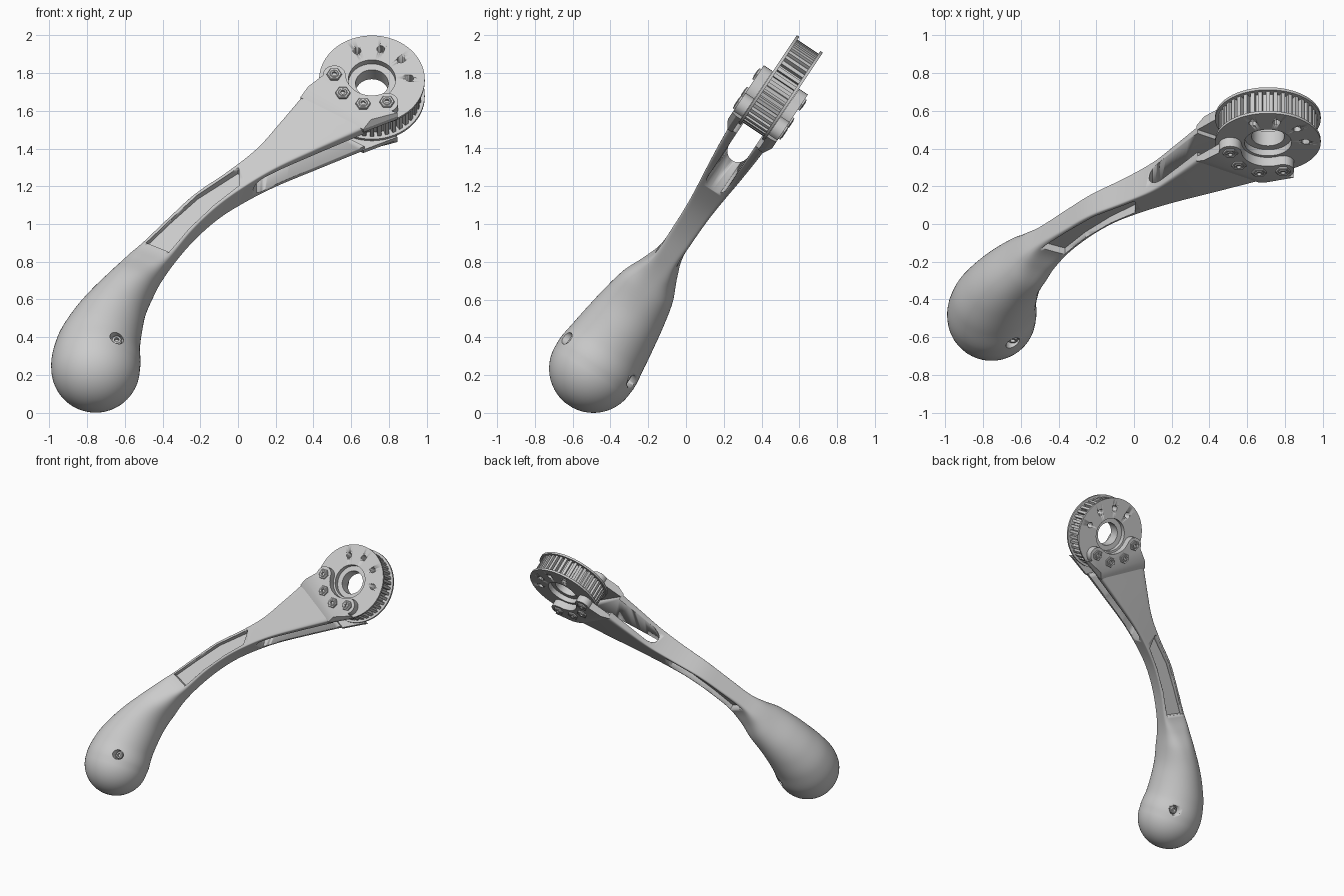
import bpy, bmesh
from math import sin, cos, pi, radians
from mathutils import Matrix, Vector

if "Cube" in bpy.data.objects:
    bpy.data.objects.remove(bpy.data.objects["Cube"])

# Working frame: x, v along the tilted lever plane, w out of its front face
FRAME = Matrix.Translation((0, -0.49, 0.235)) @ Matrix.Rotation(radians(56.3), 4, 'X')
HUB = Vector((0.71, 1.785, 0))


def finish(name, bm, smooth=30):
    bmesh.ops.recalc_face_normals(bm, faces=bm.faces)
    bm.transform(FRAME)
    me = bpy.data.meshes.new(name)
    bm.to_mesh(me)
    bm.free()
    ob = bpy.data.objects.new(name, me)
    bpy.context.collection.objects.link(ob)
    bpy.ops.object.select_all(action='DESELECT')
    ob.select_set(True)
    bpy.context.view_layer.objects.active = ob
    bpy.ops.object.shade_smooth_by_angle(angle=radians(smooth))
    return ob


def loft(name, rings, closed=False):
    """Skin rings of equal length; closed joins last ring to the first."""
    bm = bmesh.new()
    vs = [[bm.verts.new(p) for p in r] for r in rings]
    n = len(vs[0])
    pairs = list(zip(vs, vs[1:])) + ([(vs[-1], vs[0])] if closed else [])
    for a, b in pairs:
        for i in range(n):
            j = (i + 1) % n
            bm.faces.new((a[i], a[j], b[j], b[i]))
    if not closed:
        bm.faces.new(vs[0])
        bm.faces.new(vs[-1])
    return finish(name, bm)


def lathe(name, profile, seg, c=(0, 0), sign=1):
    """Closed (radius, w) profile turned around the w direction."""
    return loft(name, [[(c[0] + r * cos(2 * pi * i / seg), c[1] + r * sin(2 * pi * i / seg), w * sign)
                        for i in range(seg)] for r, w in profile], True)


def prism(name, pts, w0, w1, top=None):
    return loft(name, [[(x, y, w0) for x, y in pts], [(x, y, w1) for x, y in (top or pts)]])


def disc(c, r, n=24):
    return [(c[0] + r * cos(2 * pi * i / n), c[1] + r * sin(2 * pi * i / n)) for i in range(n)]


def cut(ob, cutter):
    cutter.hide_render = True
    m = ob.modifiers.new('cut', 'BOOLEAN')
    m.operation, m.solver, m.object = 'DIFFERENCE', 'EXACT', cutter
    # keep the cut ahead of any smoothing modifier
    bpy.context.view_layer.objects.active = ob
    bpy.ops.object.modifier_apply(modifier=m.name)
    bpy.data.objects.remove(cutter)


def arc(c, r, a0, a1, n=12):
    return [(c[0] + r * cos(radians(a0 + (a1 - a0) * i / n)),
             c[1] + r * sin(radians(a0 + (a1 - a0) * i / n))) for i in range(n + 1)]


# Lever: left edge x,v, right edge x,v, half thickness, squareness
S = [(-.936, -.15, -.574, -.15, .181, 2),
     (-.99, 0, -.52, 0, .235, 2),
     (-.962, .17, -.52, .13, .222, 2),
     (-.89, .315, -.507, .25, .203, 2),
     (-.80, .44, -.488, .36, .183, 2.1),
     (-.69, .565, -.452, .47, .155, 2.4),
     (-.60, .67, -.405, .58, .105, 3.2),
     (-.51, .765, -.345, .685, .069, 6),
     (-.37, .92, -.24, .84, .066, 10),
     (-.23, 1.069, -.11, .985, .07, 12),
     (-.05, 1.21, .03, 1.10, .08, 14),
     (.10, 1.345, .20, 1.212, .093, 14),
     (.22, 1.50, .42, 1.328, .105, 14),
     (.336, 1.66, .67, 1.455, .115, 14)]


def section(L, R, b, e, n=64):
    L, R = Vector(L), Vector(R)
    mid, half = (L + R) / 2, (R - L) / 2
    out = []
    for i in range(n):
        t = 2 * pi * (i + .5) / n
        c, s = cos(t), sin(t)
        k = abs(c) ** (2 / e) * (1 if c > 0 else -1)
        h = abs(s) ** (2 / e) * (1 if s > 0 else -1)
        p = mid + half * k
        out.append((p.x, p.y, b * h))
    return out


rings = []
for i in range(1, 16):                                   # round end of the knob
    a = -pi / 2 + i * pi / 32
    rings.append(section((-.755 - .235 * cos(a), .235 * sin(a)),
                         (-.755 + .235 * cos(a), .235 * sin(a)), .235 * cos(a), 2))
ext = S + [tuple(2 * a - b for a, b in zip(S[-1], S[-2]))]
for k in range(1, len(S) - 1):
    for j in range(7):
        t = j / 7
        q = [.5 * (2 * b + (c - a) * t + (2 * a - 5 * b + 4 * c - d) * t * t + (3 * b - a - 3 * c + d) * t ** 3)
             for a, b, c, d in zip(*ext[k - 1:k + 3])]
        rings.append(section(q[0:2], q[2:4], q[4], q[5]))
rings.append(section(S[-1][0:2], S[-1][2:4], S[-1][4], S[-1][5]))
lever = loft('lever_arm', rings)

# Fork slot with rounded end
slot = arc((.14, 0), .06, 90, 270) + [(1.2, -.06), (1.2, .06)]
cut(lever, loft('slot_cutter', [[(x, v, w) for x, w in slot] for v in (.9, 2.2)]))

# Pockets and screw recesses on both faces
left = [Vector(s[0:2]).lerp(Vector(s[2:4]), .13) for s in S[7:10]]
right = [Vector(s[0:2]).lerp(Vector(s[2:4]), .87) for s in S[7:10]]
pocket = [tuple(p) for p in left] + [(0, 1.222), (.006, 1.215), (.006, 1.112)] + [tuple(p) for p in right[::-1]]
for s, side in ((1, 'front'), (-1, 'back')):
    cut(lever, prism('pocket_cutter', pocket, s * .028, s * .2))
    cut(lever, prism('screw_cutter', disc((-.643, .055), .036), s * .172, s * .3))
    lathe(side + '_knob_screw', [(.013, .165), (.013, .192), (.022, .192), (.028, .186), (.028, .165)],
          24, (-.643, .055), s)

# Fork cheeks with tabs around the hub
ANG = [238 + d for d in (-55.5, -18.5, 18.5, 55.5)]
bolt = [(HUB.x + .2 * cos(radians(a)), HUB.y + .2 * sin(radians(a))) for a in ANG]
edge = (arc(bolt[0], .06, ANG[0], ANG[0] - 180) + arc(HUB, .14, ANG[0], ANG[3], 24)[1:-1]
        + arc(bolt[3], .06, ANG[3] - 180, ANG[3] - 360))
base = [(.330, 1.651)] + edge + [(.845, 1.53), (.664, 1.447)]
top = [(.372, 1.702)] + edge + [(.845, 1.535), (.705, 1.492)]
for s, side in ((1, 'front'), (-1, 'back')):
    lower = [(x, y, s * .084) for x, y in base]
    middle = [(x, y, s * .113) for x, y in base]
    upper = [(x, y, s * .14) for x, y in top]
    loft(side + '_fork_cheek', [lower, middle, upper])
    for i, c in enumerate(bolt):
        lathe(f'{side}_nut_{i}', [(.025, .136), (.025, .15), (.036, .152), (.04, .148), (.04, .136)], 6, c, s)
        lathe(f'{side}_bolt_{i}', [(.012, .136), (.012, .154), (.02, .154), (.025, .149), (.025, .136)], 20, c, s)

# Pulley wheel: two flanges, stepped bore, holes and teeth
half = [(.087, .045), (.125, .045), (.125, .083), (.28, .083), (.28, .067), (.236, .067)]
wheel = lathe('pulley_wheel', half + [(r, -w) for r, w in half[::-1]], 96, HUB)
for a in ANG:
    c = (HUB.x - .2 * cos(radians(a)), HUB.y - .2 * sin(radians(a)))
    cut(wheel, prism('hole_cutter', disc(c, .021), -.2, .2))

bm = bmesh.new()
N = 40
for i in range(N):
    m = (Matrix.Translation(HUB) @ Matrix.Rotation(2 * pi * i / N, 4, 'Z')
         @ Matrix.Translation((.247, 0, 0)) @ Matrix.Diagonal((.032, .021, .136, 1)))
    bmesh.ops.create_cube(bm, size=1, matrix=m)
finish('pulley_teeth', bm)
